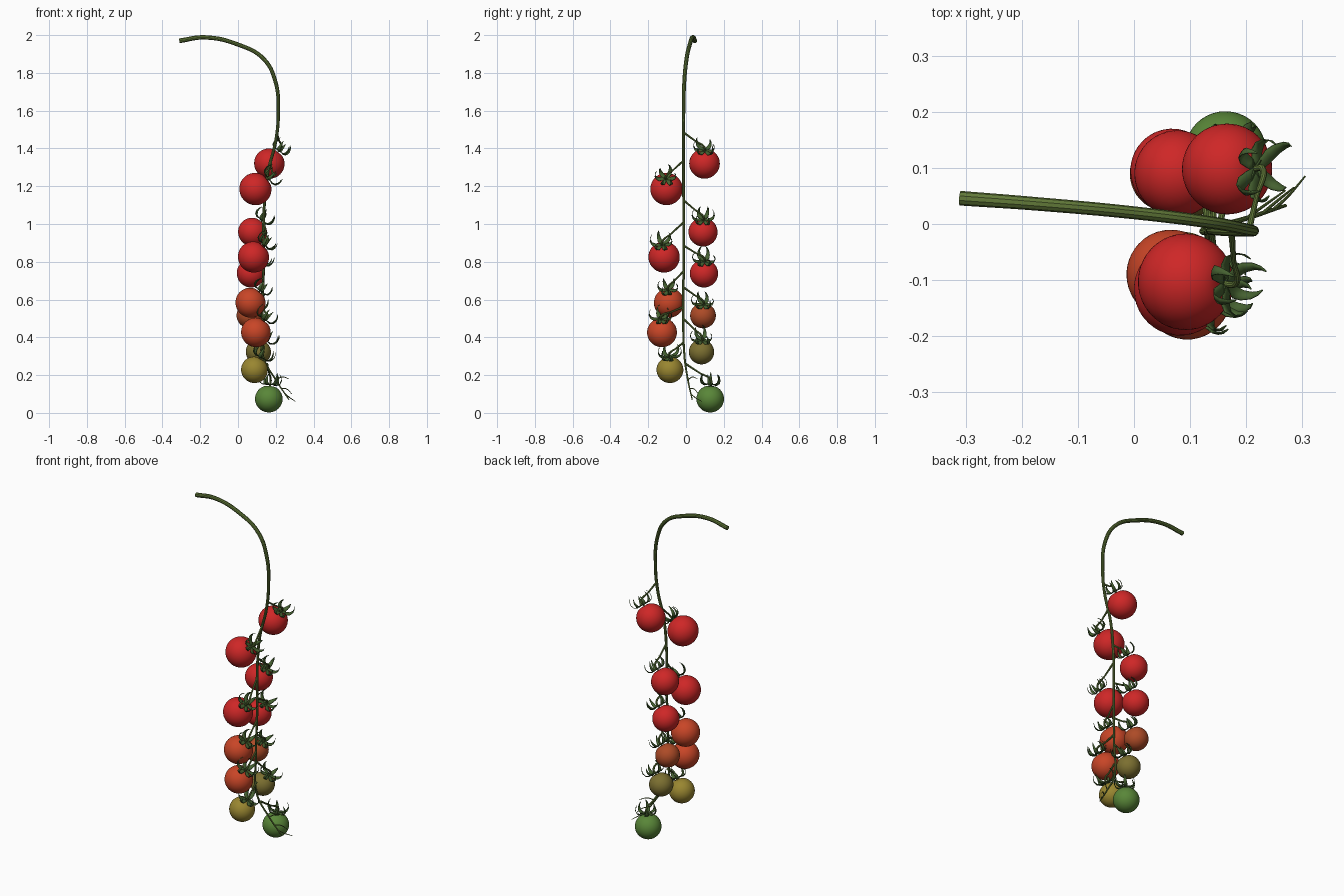
import bpy, bmesh, math, random
from mathutils import Vector

if "Cube" in bpy.data.objects:
    bpy.data.objects.remove(bpy.data.objects["Cube"])

random.seed(4)


def material(name, rgb):
    m = bpy.data.materials.new(name)
    m.diffuse_color = (*rgb, 1)
    m.use_nodes = True
    m.node_tree.nodes["Principled BSDF"].inputs["Base Color"].default_value = m.diffuse_color
    return m


STEM = material("stem_green", (0.12, 0.19, 0.04))
LEAF = material("sepal_green", (0.06, 0.12, 0.03))
RED = material("ripe_red", (0.62, 0.02, 0.02))
ORANGE = material("orange_red", (0.58, 0.06, 0.02))
RUST = material("rust", (0.42, 0.07, 0.02))
OLIVE = material("olive", (0.2, 0.16, 0.03))
YELLOW = material("yellow_green", (0.32, 0.24, 0.03))
GREEN = material("unripe_green", (0.1, 0.24, 0.04))


def tube(name, points, sides=3):
    """Smooth tapering tube through (x, y, z, radius) points."""
    cu = bpy.data.curves.new(name, 'CURVE')
    cu.dimensions = '3D'
    cu.bevel_depth = 1.0
    cu.bevel_resolution = sides
    cu.resolution_u = 8
    cu.use_fill_caps = True
    sp = cu.splines.new('BEZIER')
    sp.bezier_points.add(len(points) - 1)
    for bp, p in zip(sp.bezier_points, points):
        bp.co = p[:3]
        bp.radius = p[3]
        bp.handle_left_type = bp.handle_right_type = 'AUTO'
    ob = bpy.data.objects.new(name, cu)
    bpy.context.collection.objects.link(ob)
    bpy.ops.object.select_all(action='DESELECT')
    ob.select_set(True)
    bpy.context.view_layer.objects.active = ob
    bpy.ops.object.convert(target='MESH')
    ob = bpy.context.object
    ob.data.materials.clear()
    ob.data.materials.append(STEM)
    bpy.ops.object.shade_smooth_by_angle()
    return ob


def mesh_object(name, bm, mat, loc, axis):
    me = bpy.data.meshes.new(name)
    bm.to_mesh(me)
    bm.free()
    for p in me.polygons:
        p.use_smooth = True
    me.materials.append(mat)
    ob = bpy.data.objects.new(name, me)
    ob.location = loc
    ob.rotation_mode = 'QUATERNION'
    ob.rotation_quaternion = axis.to_track_quat('Z', 'Y')
    bpy.context.collection.objects.link(ob)
    return ob


def tomato(name, loc, r, axis, mat):
    """Round fruit with a shallow dimple at the stalk end."""
    bm = bmesh.new()
    bmesh.ops.create_uvsphere(bm, u_segments=40, v_segments=24, radius=r)
    for v in bm.verts:
        t = math.acos(max(-1, min(1, v.co.z / r)))
        v.co.z = v.co.z * 0.98 - 0.07 * r * math.exp(-(t / 0.25) ** 2)
    mesh_object(name, bm, mat, loc, axis)


def calyx(name, loc, axis):
    """Star of sepals that hug the fruit and curl up at the tips."""
    bm = bmesh.new()
    line = [(0.0, 0.002, 0.004), (0.018, 0.004, 0.010), (0.036, 0.001, 0.012),
            (0.051, 0.009, 0.010), (0.058, 0.027, 0.007), (0.056, 0.045, 0.004),
            (0.049, 0.060, 0.0008)]
    for i in range(6):
        a = (i + random.uniform(-0.15, 0.15)) * math.tau / 6
        s = random.uniform(0.88, 1.12)
        twist = random.uniform(-0.35, 0.35)
        rows = []
        for k, (d, z, w) in enumerate(line):
            b = a + twist * (k / 6) ** 2
            out = Vector((math.cos(b), math.sin(b), 0))
            side = Vector((-out.y, out.x, 0))
            c = out * d * s + Vector((0, 0, z * s))
            fold = Vector((0, 0, w * 0.25))
            rows.append([bm.verts.new(c - side * w + fold), bm.verts.new(c),
                         bm.verts.new(c + side * w + fold)])
        for p, q in zip(rows, rows[1:]):
            for j in range(2):
                bm.faces.new((p[j], q[j], q[j + 1], p[j + 1]))
    ob = mesh_object(name, bm, LEAF, loc, axis)
    mod = ob.modifiers.new("thickness", 'SOLIDIFY')
    mod.thickness = 0.002
    mod.offset = 0


# Main stem, arching over and hanging down
stem_pts = [(-0.31, 0.046, 1.97, 0.013), (-0.175, 0.036, 1.988, 0.012), (0, 0.02, 1.95, 0.0115),
            (0.135, 0.003, 1.875, 0.011), (0.198, -0.009, 1.755, 0.0105),
            (0.213, -0.013, 1.58, 0.009), (0.2, -0.014, 1.44, 0.0085),
            (0.155, -0.013, 1.26, 0.008), (0.138, -0.012, 1.08, 0.0075),
            (0.136, -0.012, 0.8, 0.007), (0.13, -0.015, 0.52, 0.006),
            (0.132, -0.008, 0.3, 0.0055), (0.2, 0.01, 0.175, 0.0045), (0.27, 0.033, 0.07, 0.003)]
tube("main_stem", stem_pts)

# Thin twigs at the stem tip
tube("tip_twig_1", [(0.2, 0.01, 0.175, 0.003), (0.235, 0.035, 0.19, 0.0025), (0.27, 0.06, 0.18, 0.0015)])
tube("tip_twig_2", [(0.23, 0.02, 0.13, 0.003), (0.26, 0.045, 0.125, 0.0025), (0.285, 0.065, 0.1, 0.0015)])
tube("tip_twig_3", [(0.25, 0.027, 0.1, 0.003), (0.275, 0.05, 0.08, 0.0025), (0.305, 0.085, 0.06, 0.0015)])


def stem_at(z):
    """Point on the hanging part of the stem at height z."""
    for p, q in zip(stem_pts[4:], stem_pts[5:]):
        if p[2] >= z >= q[2]:
            return Vector(p[:3]).lerp(Vector(q[:3]), (p[2] - z) / (p[2] - q[2]))


# Fruit: centre, radius, stalk direction, height of the stalk joint, colour
fruit = [
    ((0.166, 0.098, 1.32), 0.081, (0.6, 0.0, 0.8), 1.485, RED),
    ((0.092, -0.103, 1.185), 0.086, (0.8, -0.03, 0.6), 1.335, RED),
    ((0.077, 0.09, 0.957), 0.077, (0.6, 0.03, 0.75), 1.125, RED),
    ((0.082, -0.116, 0.825), 0.083, (0.65, -0.1, 0.7), 1.01, RED),
    ((0.068, 0.095, 0.738), 0.075, (0.6, 0.03, 0.8), 0.885, RED),
    ((0.066, -0.09, 0.583), 0.08, (0.6, -0.05, 0.75), 0.75, ORANGE),
    ((0.06, 0.09, 0.515), 0.068, (0.6, 0.03, 0.8), 0.665, RUST),
    ((0.095, -0.127, 0.426), 0.079, (0.55, -0.05, 0.8), 0.56, ORANGE),
    ((0.108, 0.082, 0.323), 0.067, (0.5, 0.03, 0.8), 0.5, OLIVE),
    ((0.087, -0.085, 0.228), 0.071, (0.45, -0.03, 0.85), 0.375, YELLOW),
    ((0.163, 0.128, 0.074), 0.073, (0.1, 0.05, 1.0), 0.26, GREEN),
]
for n, (c, r, ax, jz, mat) in enumerate(fruit, 1):
    axis = Vector(ax).normalized()
    top = Vector(c) + axis * r * 0.94
    tomato(f"tomato_{n}", c, r, axis, mat)
    calyx(f"calyx_{n}", top + axis * r * 0.05, axis)
    # Stalk from the stem, with a knuckle just above the fruit
    j = stem_at(jz)
    knee = top + axis * 0.03
    mid = j.lerp(knee, 0.55)
    tube(f"stalk_{n}", [(*j, 0.006), (*mid, 0.0045), (*knee, 0.006), (*top, 0.0055)])
